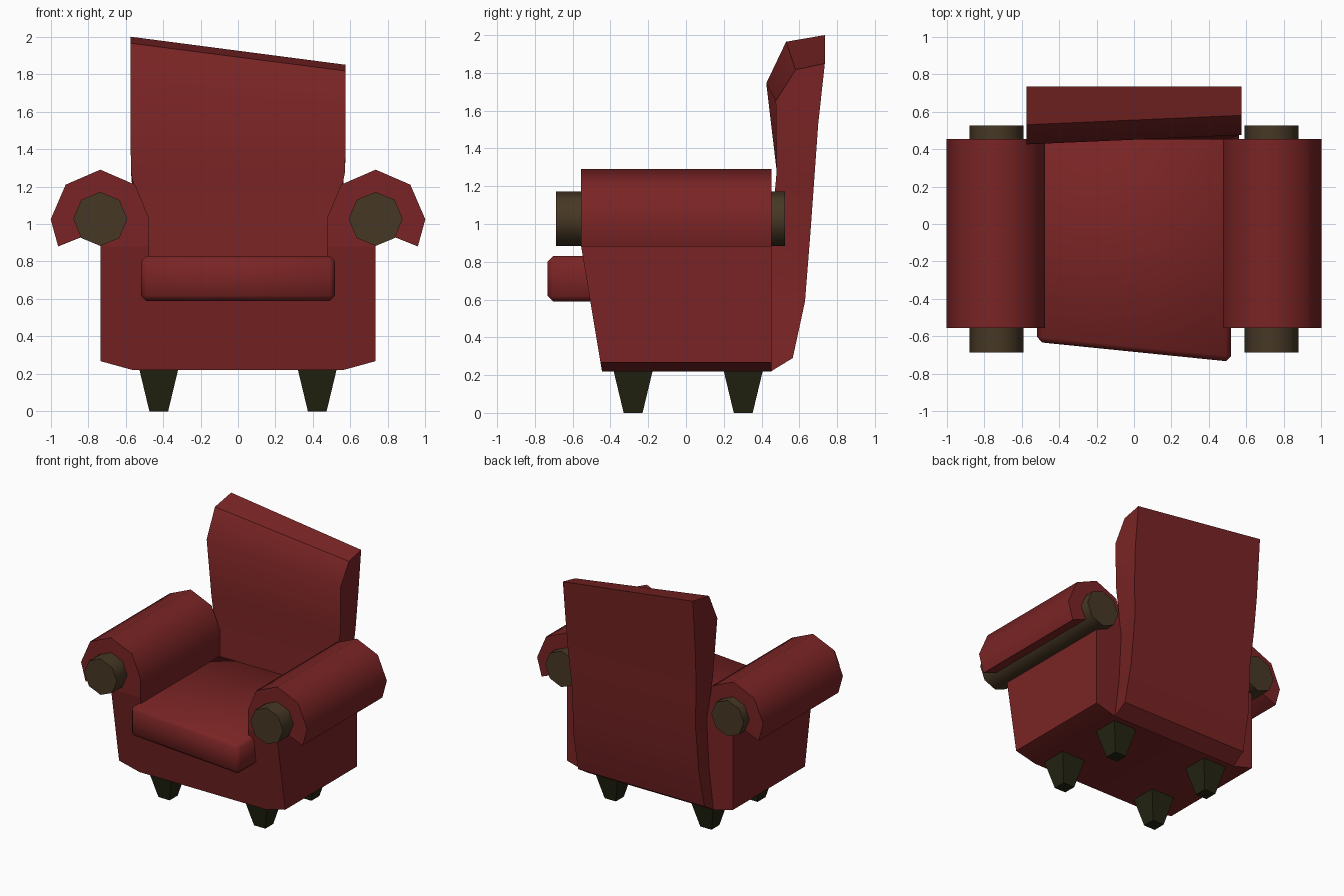
import bpy, bmesh, math

if "Cube" in bpy.data.objects:
    bpy.data.objects.remove(bpy.data.objects["Cube"])


def material(name, rgb):
    m = bpy.data.materials.new(name)
    m.diffuse_color = (*rgb, 1)
    m.use_nodes = True
    m.node_tree.nodes["Principled BSDF"].inputs["Base Color"].default_value = m.diffuse_color
    return m


RED = material("red upholstery", (0.195, 0.0175, 0.018))
BROWN = material("brown wood", (0.062, 0.039, 0.018))
DARK = material("dark wood", (0.017, 0.018, 0.006))


def finish(name, bm, mat, angle=50):
    bmesh.ops.recalc_face_normals(bm, faces=bm.faces)
    me = bpy.data.meshes.new(name)
    bm.to_mesh(me)
    bm.free()
    me.materials.append(mat)
    ob = bpy.data.objects.new(name, me)
    bpy.context.collection.objects.link(ob)
    bpy.ops.object.select_all(action='DESELECT')
    ob.select_set(True)
    bpy.context.view_layer.objects.active = ob
    bpy.ops.object.shade_smooth_by_angle(angle=math.radians(angle))
    return ob


def loft(rings):
    """Skin equal-length rings of points and cap both ends."""
    bm = bmesh.new()
    vs = [[bm.verts.new(p) for p in r] for r in rings]
    n = len(vs[0])
    for a, b in zip(vs, vs[1:]):
        for i in range(n):
            j = (i + 1) % n
            bm.faces.new((a[i], a[j], b[j], b[i]))
    bm.faces.new(vs[0])
    bm.faces.new(vs[-1])
    return bm


def prism(profile, front, back):
    """Extrude an (x, z) profile along y; front is a function of z."""
    return loft([[(x, front(z), z) for x, z in profile],
                 [(x, back, z) for x, z in profile]])


# body: seat base and arm panels in one U profile, front leaning out
half = [(0.56, 0.22), (0.735, 0.268), (0.735, 0.88), (0.475, 0.88), (0.475, 0.6)]
outline = half + [(-x, z) for x, z in reversed(half)]
finish("body", prism(outline, lambda z: -0.445 - 0.11 * (z - 0.22) / 0.66, 0.453), RED, 20)

# rolled arms and their round wooden cores
roll = [(0.475, 0.88), (0.475, 1.03), (0.55, 1.21), (0.735, 1.29), (0.92, 1.21),
        (1.0, 1.025), (0.96, 0.88), (0.835, 0.93), (0.735, 1.025), (0.735, 0.88)]
core = [(0.735 + 0.144 * math.cos(i * math.pi / 4),
         1.027 + 0.144 * math.sin(i * math.pi / 4)) for i in range(8)]
for s, side in ((-1, "left"), (1, "right")):
    finish(side + "_arm_roll", prism([(s * x, z) for x, z in roll], lambda z: -0.555, 0.453), RED)
    finish(side + "_arm_core", prism([(s * x, z) for x, z in core], lambda z: -0.687, 0.525), BROWN)

# cushion with a skewed front edge and small bevels
cx, z0, z1 = 0.518, 0.59, 0.83
bm = loft([[(-cx, -0.63, z), (cx, -0.735, z), (cx, 0.47, z), (-cx, 0.47, z)] for z in (z0, z1)])
bmesh.ops.bevel(bm, geom=list(bm.edges), offset=0.028, segments=1, affect='EDGES')
finish("seat_cushion", bm, RED)

# backrest: stations (front x, y, z), (back x, y, z), right-hand shift of y and z
stations = [
    ((0.56, 0.45, 0.22), (0.56, 0.565, 0.29), (0, 0), (0, 0)),
    ((0.52, 0.45, 0.55), (0.555, 0.63, 0.59), (0, 0), (0, 0)),
    ((0.50, 0.45, 0.93), (0.545, 0.66, 0.97), (0, 0), (0, 0)),
    ((0.572, 0.48, 1.28), (0.565, 0.68, 1.25), (0, 0), (0, 0)),
    ((0.575, 0.425, 1.745), (0.575, 0.70, 1.53), (0.05, -0.095), (0, 0)),
    ((0.575, 0.53, 1.965), (0.575, 0.735, 2.0), (0.05, -0.148), (0, -0.15)),
]
rings = []
for (fx, fy, fz), (bx, by, bz), (dy, dz), (ey, ez) in stations:
    rings.append([(-fx, fy, fz), (fx, fy + dy, fz + dz), (bx, by + ey, bz + ez), (-bx, by, bz)])
finish("backrest", loft(rings), RED, 45)

# tapered square legs
for y, row in ((-0.28, "front"), (0.303, "back")):
    for x, side in ((-0.423, "left"), (0.423, "right")):
        leg = loft([[(x - h, y - h, z), (x + h, y - h, z), (x + h, y + h, z), (x - h, y + h, z)]
                    for h, z in ((0.05, 0), (0.104, 0.225))])
        finish(f"{row}_{side}_leg", leg, DARK, 30)
